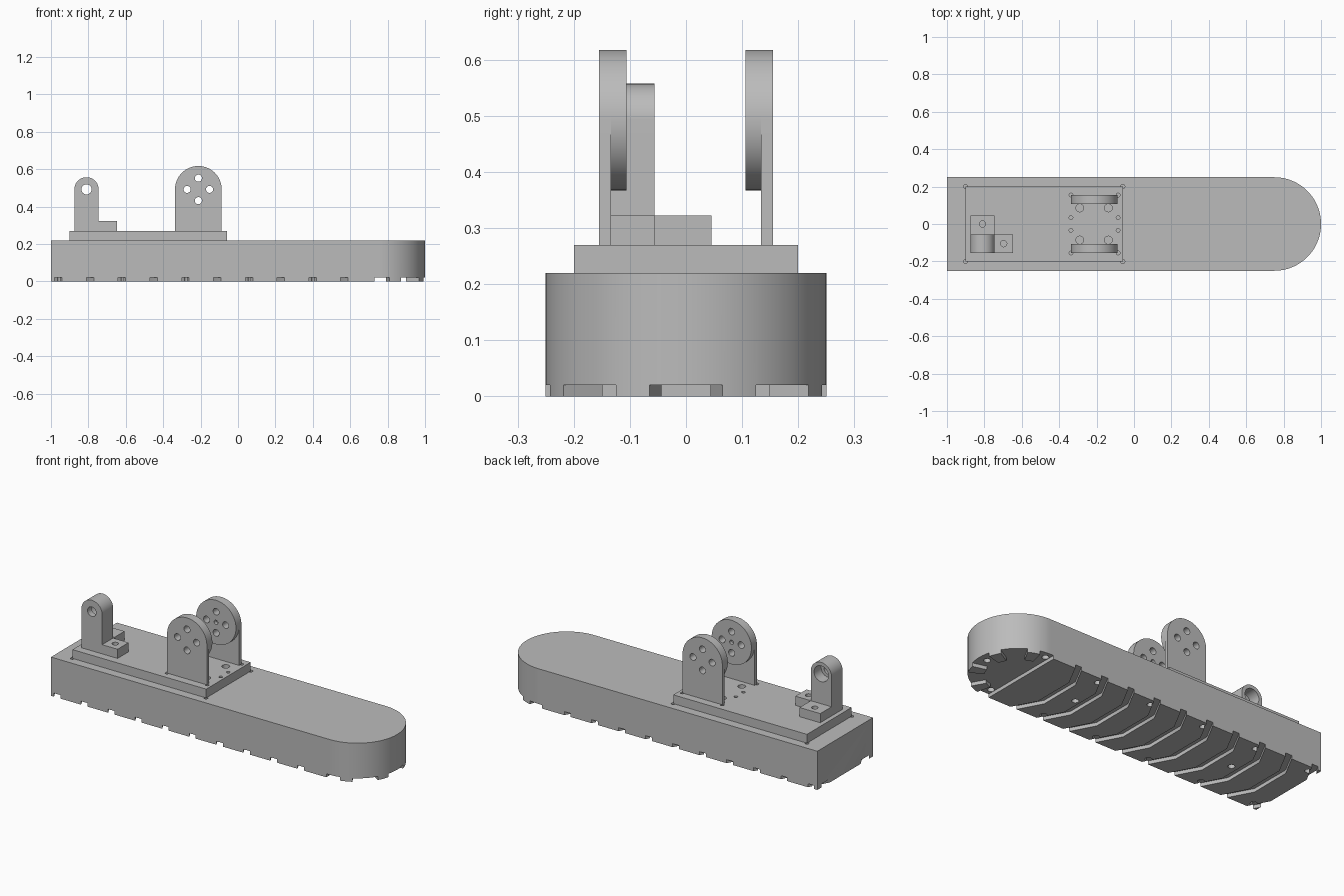
import bpy, bmesh, math
from math import pi, cos, sin, radians

if "Cube" in bpy.data.objects:
    bpy.data.objects.remove(bpy.data.objects["Cube"])

grey = bpy.data.materials.new("plain grey")
grey.use_nodes = True
GREY = (0.5, 0.5, 0.5, 1)
grey.diffuse_color = GREY
grey.node_tree.nodes["Principled BSDF"].inputs["Base Color"].default_value = GREY


def arc(cx, cy, r, start, end, n):
    """Points along an arc, angles in degrees."""
    return [(cx + r * cos(radians(start + (end - start) * i / n)),
             cy + r * sin(radians(start + (end - start) * i / n))) for i in range(n + 1)]


def circle(cx, cy, r, n=32):
    return arc(cx, cy, r, 0, 360, n)[:-1]


def rect(x0, x1, y0, y1):
    return [(x0, y0), (x1, y0), (x1, y1), (x0, y1)]


def arch(cx, cz, r, bottom):
    return [(cx + r, bottom)] + arc(cx, cz, r, 0, 180, 40) + [(cx - r, bottom)]


def prisms(name, profiles, axis, a, b):
    """One object made of profiles extruded along z or y from a to b."""
    bm = bmesh.new()
    for pts in profiles:
        place = (lambda p, t: (p[0], p[1], t)) if axis == "z" else (lambda p, t: (p[0], t, p[1]))
        low = [bm.verts.new(place(p, a)) for p in pts]
        high = [bm.verts.new(place(p, b)) for p in pts]
        bm.faces.new(low)
        bm.faces.new(high)
        for i in range(len(pts)):
            j = (i + 1) % len(pts)
            bm.faces.new((low[i], low[j], high[j], high[i]))
    bmesh.ops.recalc_face_normals(bm, faces=bm.faces)
    mesh = bpy.data.meshes.new(name)
    bm.to_mesh(mesh)
    bm.free()
    mesh.materials.append(grey)
    ob = bpy.data.objects.new(name, mesh)
    bpy.context.collection.objects.link(ob)
    return ob


def cut(ob, profiles, axis, a, b):
    """Subtract extruded profiles and bake the result."""
    cutter = prisms("cutter", profiles, axis, a, b)
    cutter.hide_render = True
    mod = ob.modifiers.new("cut", "BOOLEAN")
    mod.operation = "DIFFERENCE"
    mod.solver = "EXACT"
    mod.object = cutter
    dg = bpy.context.evaluated_depsgraph_get()
    mesh = bpy.data.meshes.new_from_object(ob.evaluated_get(dg))
    ob.modifiers.clear()
    ob.data = mesh
    bpy.data.objects.remove(cutter)


def grid(xs, ys, r):
    return [circle(x, y, r, 20) for x in xs for y in ys]


SOLE_TOP, PLATE_TOP, AXLE_Z = 0.22, 0.27, 0.492
TREAD, PITCH, NOSE_X = 0.02, 0.17, 0.75
parts = []

# Sole with a round toe
sole = prisms("sole", [[(-1, 0.25), (-1, -0.25)] + arc(NOSE_X, 0, 0.25, -90, 90, 64)],
              "z", 0, SOLE_TOP)
parts.append(sole)

# Bent tread grooves across the straight part
grooves = []
for k in range(1, 11):
    x = NOSE_X + 0.02 - PITCH * k
    back = [(x - 0.04, 0.27), (x - 0.12, 0.12), (x - 0.12, -0.12), (x - 0.04, -0.27)]
    front = [(px + 0.04, py) for px, py in reversed(back)]
    grooves.append(back + front)
cut(sole, grooves, "z", -0.05, TREAD)

# Toe recess with radial notches between the lugs
toe = [(0.73, -0.28), (0.79, -0.28)]
for side in ((-76, -61), (-30, -15), (15, 30), (61, 76)):
    a, b = side
    toe += arc(NOSE_X, 0, 0.28, a, a, 1)[:1] + arc(NOSE_X, 0, 0.17, a, b, 4)
    toe += arc(NOSE_X, 0, 0.28, b, b, 1)[:1]
toe += [(0.79, 0.28), (0.73, 0.28)]
cut(sole, [toe], "z", -0.05, TREAD)

# Screw holes under the sole
edge_x = [NOSE_X - 2 * PITCH * k for k in range(6)]
cut(sole, grid(edge_x, (-0.21, 0.21), 0.018) + grid((0.95, 0.38, -0.63), (0,), 0.018),
    "z", -0.05, 0.1)

# Corner relief holes around the base plate
cut(sole, grid((-0.9, -0.06), (-0.2, 0.2), 0.011), "z", 0.17, 0.3)

# Base plate with its holes
plate = prisms("base_plate", [rect(-0.9, -0.06, -0.2, 0.2)], "z", SOLE_TOP, PLATE_TOP)
parts.append(plate)
cut(plate, grid((-0.337, -0.085), (-0.155, -0.034, 0.034, 0.155), 0.01)
    + grid((-0.29, -0.137), (-0.086, 0.086), 0.021), "z", 0.225, 0.3)

# Pair of ankle brackets, each an arched plate with a round boss inside
ANKLE_X, ANKLE_R = -0.212, 0.125
bolt_holes = [circle(ANKLE_X + 0.06 * cos(i * pi / 2), AXLE_Z + 0.06 * sin(i * pi / 2), 0.019, 24)
              for i in range(4)]
for name, s in (("front", -1), ("back", 1)):
    bracket = prisms(name + "_ankle_bracket", [arch(ANKLE_X, AXLE_Z, ANKLE_R, PLATE_TOP)],
                     "y", s * 0.134, s * 0.155)
    boss = prisms(name + "_ankle_boss", [circle(ANKLE_X, AXLE_Z, ANKLE_R, 80)],
                  "y", s * 0.106, s * 0.134)
    for ob in (bracket, boss):
        cut(ob, bolt_holes, "y", s * 0.09, s * 0.17)
        parts.append(ob)
    cut(boss, [circle(ANKLE_X, AXLE_Z, 0.012, 20)], "y", s * 0.09, s * 0.125)

# Heel post with a stepped bore
POST_X = -0.81
post = prisms("heel_post", [arch(POST_X, AXLE_Z, 0.065, PLATE_TOP)], "y", -0.155, -0.056)
cut(post, [circle(POST_X, AXLE_Z, 0.027)], "y", -0.2, 0)
cut(post, [circle(POST_X, AXLE_Z, 0.045)], "y", -0.12, 0)
parts.append(post)

# Two mounting feet of the heel post
for name, outline, hole in (("side_foot", rect(-0.745, -0.648, -0.155, -0.056), (-0.697, -0.105)),
                            ("back_foot", rect(-0.875, -0.745, -0.056, 0.045), (POST_X, 0))):
    foot = prisms("heel_post_" + name, [outline], "z", PLATE_TOP, 0.322)
    cut(foot, [circle(*hole, 0.017, 24)], "z", 0.25, 0.4)
    parts.append(foot)

# Smooth the round walls, keep the edges sharp
for ob in bpy.context.selected_objects:
    ob.select_set(False)
for ob in parts:
    ob.select_set(True)
bpy.context.view_layer.objects.active = sole
bpy.ops.object.shade_smooth_by_angle(angle=radians(30))
